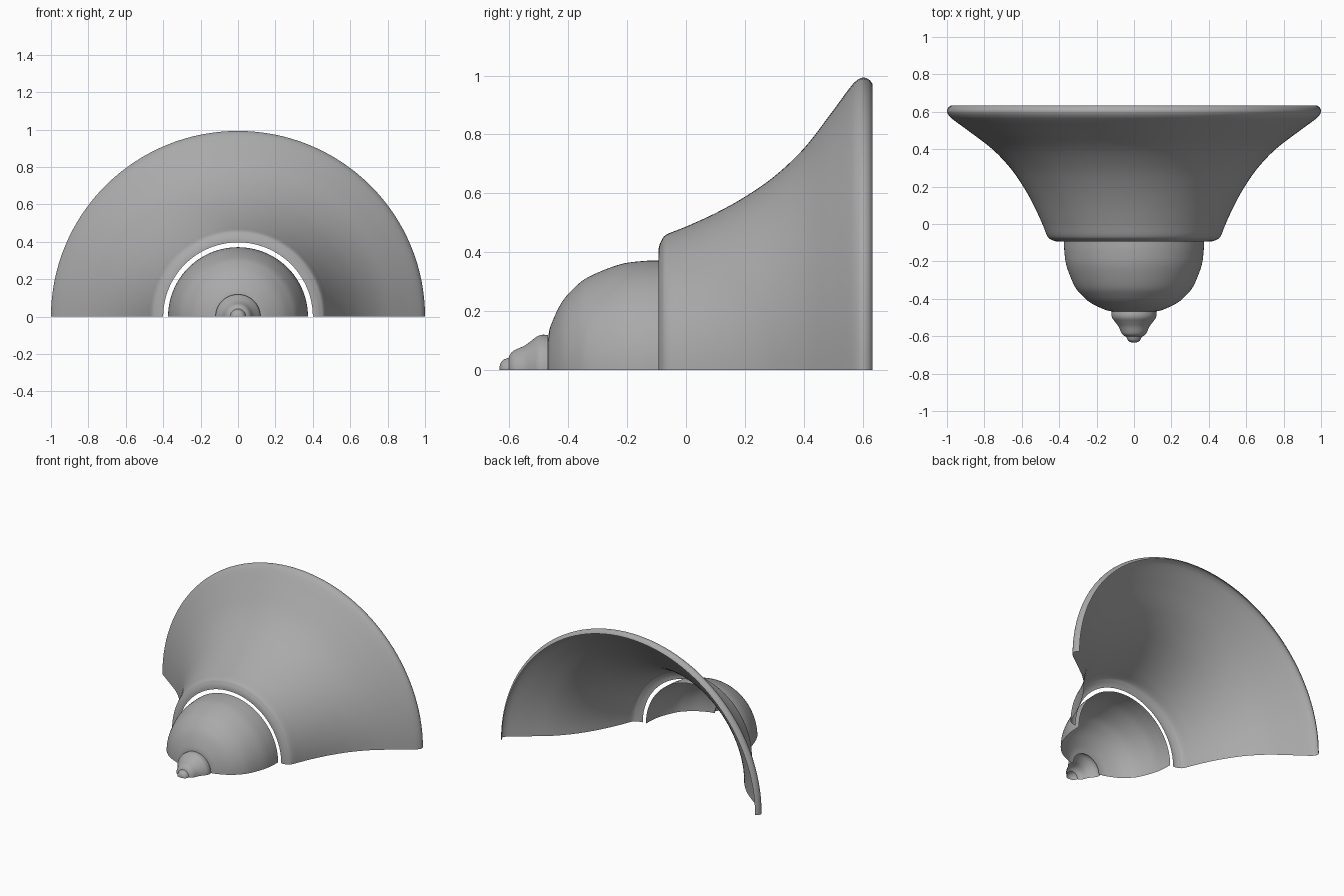
import bpy, bmesh, math
from mathutils import Vector

cube = bpy.data.objects.get("Cube")
if cube:
    bpy.data.objects.remove(cube, do_unlink=True)

grey = bpy.data.materials.new("plain grey")
grey.use_nodes = True
colour = (0.4, 0.4, 0.4, 1)
grey.diffuse_color = colour
grey.node_tree.nodes["Principled BSDF"].inputs["Base Color"].default_value = colour

SEGMENTS = 64   # steps around the half turn
STEPS = 5       # curve steps between profile points
FLATTEN = 0.993  # height is slightly less than the half width


def smooth_profile(points):
    """Catmull-Rom curve through (y, radius) points."""
    p = [Vector(q) for q in points]
    p = [2 * p[0] - p[1]] + p + [2 * p[-1] - p[-2]]
    curve = []
    for a, b, c, d in zip(p, p[1:], p[2:], p[3:]):
        for k in range(STEPS):
            t = k / STEPS
            curve.append(0.5 * (2 * b + (c - a) * t + (2 * a - 5 * b + 4 * c - d) * t**2
                                + (3 * b - a - 3 * c + d) * t**3))
    return curve + [p[-2]]


def half_turn(name, points):
    """Open shell swept half a turn around the y axis."""
    bm = bmesh.new()
    rows = []
    for y, r in smooth_profile(points):
        angles = [math.pi * j / SEGMENTS for j in range(SEGMENTS + 1)]
        rows.append([bm.verts.new((r * math.cos(a), y, max(0, r * math.sin(a)) * FLATTEN))
                     for a in angles])
    for near, far in zip(rows, rows[1:]):
        for j in range(SEGMENTS):
            bm.faces.new((near[j], far[j], far[j + 1], near[j + 1]))
    bmesh.ops.remove_doubles(bm, verts=bm.verts[:], dist=0.0001)
    for f in bm.faces:
        f.smooth = True
    mesh = bpy.data.meshes.new(name)
    bm.to_mesh(mesh)
    bm.free()
    mesh.materials.append(grey)
    obj = bpy.data.objects.new(name, mesh)
    bpy.context.collection.objects.link(obj)
    return obj


# Flared bell with turned-in collar and rounded rim
half_turn("flared_bell", [
    (-0.094, 0.40), (-0.092, 0.42), (-0.084, 0.441), (-0.066, 0.463), (0, 0.49),
    (0.1, 0.536), (0.2, 0.592), (0.3, 0.662), (0.4, 0.757), (0.49, 0.874), (0.555, 0.963),
    (0.58, 0.99), (0.602, 1.0), (0.622, 0.993), (0.634, 0.978)])

# Dome sitting inside the collar
half_turn("dome", [
    (-0.469, 0.105), (-0.46, 0.15), (-0.424, 0.228), (-0.38, 0.28), (-0.329, 0.319),
    (-0.227, 0.36), (-0.15, 0.372), (-0.092, 0.374)])

# Stepped finial on the dome
half_turn("finial", [
    (-0.602, 0.042), (-0.598, 0.052), (-0.585, 0.066), (-0.55, 0.082), (-0.525, 0.1),
    (-0.505, 0.115), (-0.488, 0.12), (-0.469, 0.119)])

# Small rounded tip
half_turn("finial_tip", [
    (-0.634, 0), (-0.632, 0.017), (-0.624, 0.031), (-0.612, 0.038), (-0.602, 0.042)])
